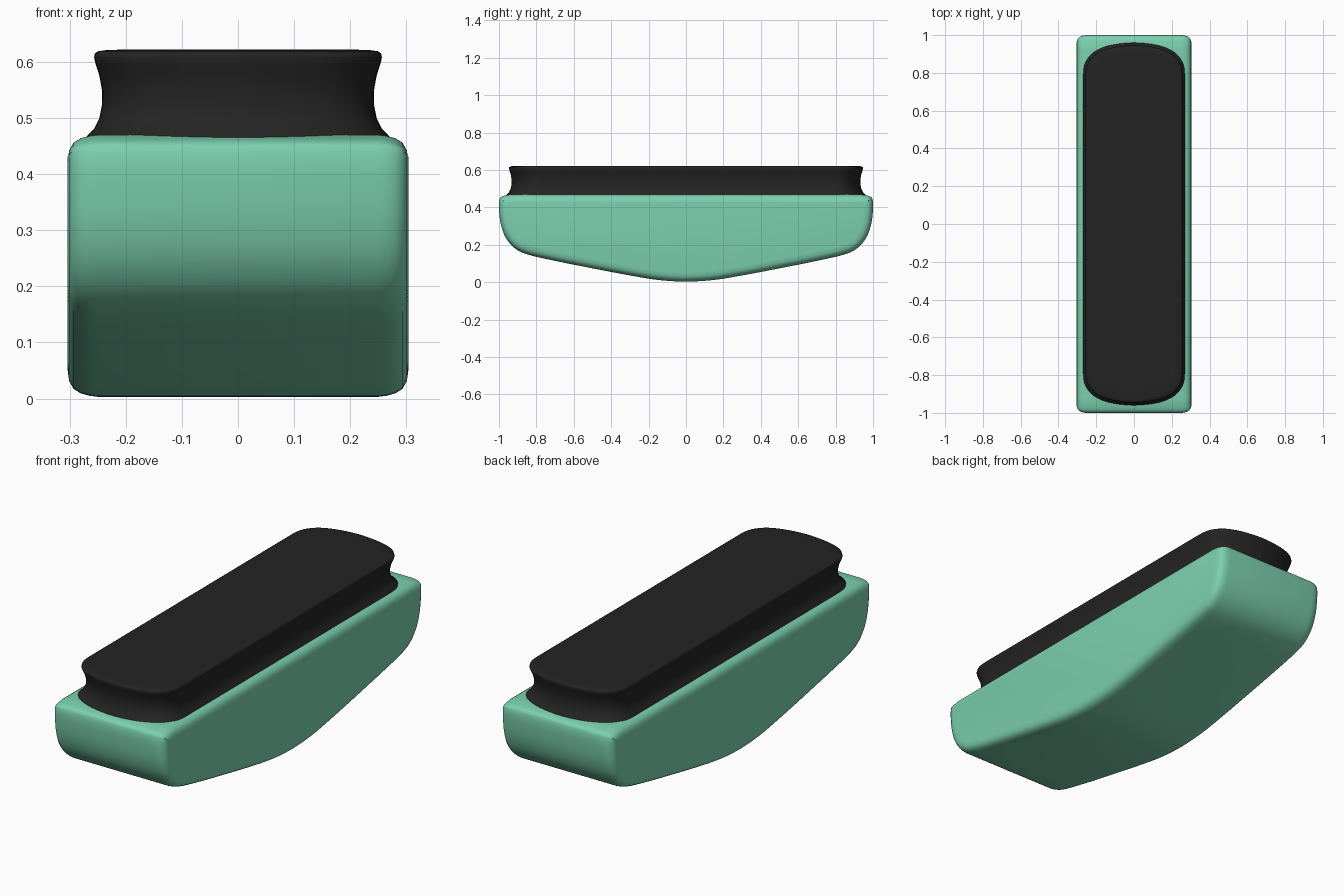
import bpy, bmesh, math
from mathutils import Vector

if "Cube" in bpy.data.objects:
    bpy.data.objects.remove(bpy.data.objects["Cube"])


def spline(pts, first, last, n=5):
    """Smooth curve through pts; first and last are guide neighbours."""
    p = [Vector(q) for q in [first] + pts + [last]]
    out = []
    for a, b, c, d in zip(p, p[1:], p[2:], p[3:]):
        for i in range(n):
            t = i / n
            out.append(0.5 * (2 * b + (c - a) * t + (2 * a - 5 * b + 4 * c - d) * t * t
                              + (3 * b - a - 3 * c + d) * t ** 3))
    return out + [p[-2]]


def inset(loop, d):
    """Move every point of a counter-clockwise loop inward by d."""
    out = []
    for i, p in enumerate(loop):
        t = (loop[(i + 1) % len(loop)] - loop[i - 1]).normalized()
        out.append(p + Vector((-t.y, t.x)) * d)
    return out


def loft(name, rings, color):
    bm = bmesh.new()
    vs = [[bm.verts.new(c) for c in r] for r in rings]
    for a, b in zip(vs, vs[1:]):
        for i in range(len(a)):
            j = (i + 1) % len(a)
            bm.faces.new((a[i], a[j], b[j], b[i]))
    bm.faces.new(vs[0][::-1])
    bm.faces.new(vs[-1])
    bmesh.ops.recalc_face_normals(bm, faces=bm.faces)
    me = bpy.data.meshes.new(name)
    bm.to_mesh(me)
    bm.free()
    ob = bpy.data.objects.new(name, me)
    bpy.context.collection.objects.link(ob)
    mat = bpy.data.materials.new(name + "_color")
    mat.diffuse_color = (*color, 1)
    mat.use_nodes = True
    mat.node_tree.nodes["Principled BSDF"].inputs["Base Color"].default_value = mat.diffuse_color
    me.materials.append(mat)
    bpy.ops.object.select_all(action='DESELECT')
    ob.select_set(True)
    bpy.context.view_layer.objects.active = ob
    bpy.ops.object.shade_smooth_by_angle(angle=math.radians(50))
    return ob


# Green body: bowed side profile (y, z) lofted across x with rounded edges
half = spline([(0, .003), (.15, .012), (.3, .036), (.5, .074), (.7, .114), (.85, .149),
               (.92, .185), (.965, .24), (.99, .31), (1, .39), (.998, .44),
               (.985, .458), (.95, .467), (.92, .47)], (-.15, .012), (.89, .47))
profile = half + [Vector((-p.x, p.y)) for p in half[:0:-1]]
side = [(.25, 0), (.265, .002), (.28, .006), (.293, .014), (.301, .028), (.304, .05)]
stations = [(-x, d) for x, d in side[::-1]] + side
loft("body", [[(x, p.x, p.y) for p in inset(profile, d)] for x, d in stations],
     (.20, .63, .43))


# Black pad: bowed-end rounded outline with a waisted edge
def outline(w):
    e = w + .69
    q = spline([(w, e - .17), (w - .006, e - .115), (w - .03, e - .07), (w - .075, e - .035),
                (w - .15, e - .011), (0, e)], (w, e - .22), (.15 - w, e - .011))
    top = q + [Vector((-p.x, p.y)) for p in q[-2::-1]]
    return top + [-p for p in top]


edge = [(.275, .455), (.268, .469), (.257, .480), (.247, .500), (.242, .525), (.2425, .55),
        (.247, .575), (.254, .597), (.2565, .608), (.255, .615), (.249, .619), (.235, .621),
        (.20, .622)]
loft("pad", [[(p.x, p.y, z) for p in outline(w)] for w, z in edge], (.017, .017, .017))
